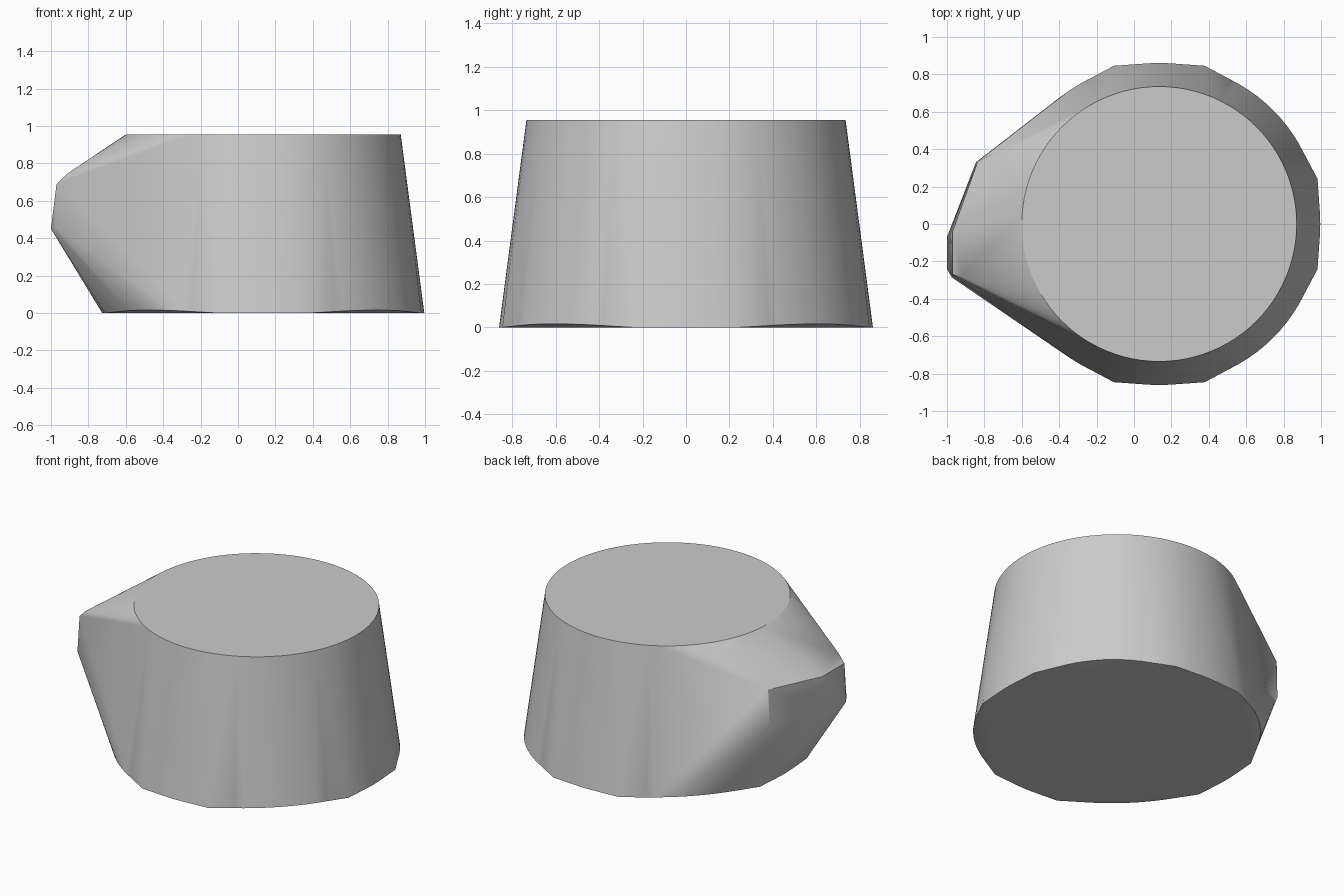
import bpy
import bmesh
from math import sin, cos, pi, radians

old = bpy.data.objects.get("Cube")
if old:
    bpy.data.objects.remove(old, do_unlink=True)

CX = 0.135          # axis of the round body
HEIGHT = 0.955
SEGMENTS = 96
CORNER = radians(16)


def ring_point(angle, radius, z):
    return (CX + radius * cos(angle), radius * sin(angle), z)


# Top rim: a plain circle
angles = [2 * pi * i / SEGMENTS for i in range(SEGMENTS)]
points = [ring_point(a, 0.735, HEIGHT) for a in angles]

# Bottom rim: a circle lifted slightly along the four diagonals
for a in angles:
    quarter = a % (pi / 2)
    t = (quarter - CORNER) / (pi / 2 - 2 * CORNER)
    lift = 0.016 * sin(pi * t) if 0 < t < 1 else 0.0
    points.append(ring_point(a, 0.861, lift))

# Eight base corners, one pair about each axis
for k in range(4):
    for side in (-CORNER, CORNER):
        points.append(ring_point(k * pi / 2 + side, 0.88, 0.0))

# Faceted side nub
points += [
    (-0.835, 0.335, 0.71), (-0.845, 0.33, 0.47),
    (-0.97, -0.04, 0.69), (-1.0, -0.07, 0.45),
    (-0.97, -0.27, 0.69), (-1.0, -0.24, 0.45),
    (-0.975, -0.285, 0.46), (-0.92, -0.28, 0.74),
]

# Wrap all the points in one convex skin
bm = bmesh.new()
for p in points:
    bm.verts.new(p)
result = bmesh.ops.convex_hull(bm, input=bm.verts[:])
loose = {g for g in result["geom_interior"] + result["geom_unused"]
         if isinstance(g, bmesh.types.BMVert)}
bmesh.ops.delete(bm, geom=[v for v in loose if v.is_valid and not v.link_faces],
                 context='VERTS')
bmesh.ops.dissolve_limit(bm, angle_limit=radians(0.1),
                         verts=bm.verts[:], edges=bm.edges[:])
bmesh.ops.recalc_face_normals(bm, faces=bm.faces[:])
mesh = bpy.data.meshes.new("tapered_body")
bm.to_mesh(mesh)
bm.free()

body = bpy.data.objects.new("tapered_body", mesh)
bpy.context.collection.objects.link(body)

# Single plain grey
grey = bpy.data.materials.new("light_grey")
grey.use_nodes = True
colour = (0.6, 0.6, 0.6, 1.0)
grey.diffuse_color = colour
grey.node_tree.nodes["Principled BSDF"].inputs["Base Color"].default_value = colour
mesh.materials.append(grey)

bpy.ops.object.select_all(action='DESELECT')
body.select_set(True)
bpy.context.view_layer.objects.active = body
bpy.ops.object.shade_smooth_by_angle(angle=radians(30))
